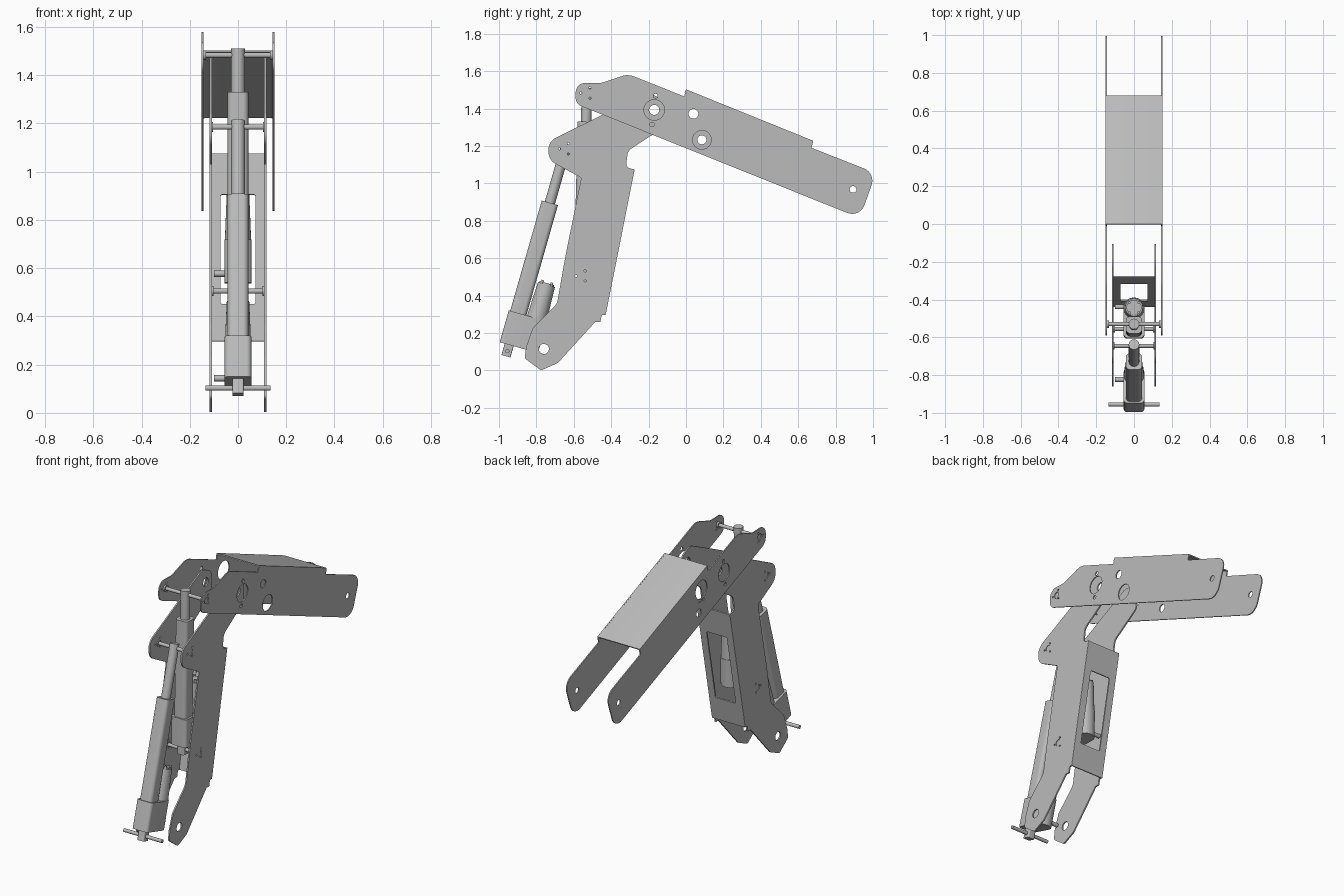
import bpy
import math
from mathutils import Matrix, Vector

if "Cube" in bpy.data.objects:
    bpy.data.objects.remove(bpy.data.objects["Cube"])


def material(name, value):
    mat = bpy.data.materials.new(name)
    mat.use_nodes = True
    colour = (value, value, value, 1)
    mat.diffuse_color = colour
    mat.node_tree.nodes["Principled BSDF"].inputs["Base Color"].default_value = colour
    return mat


STEEL = material("grey steel", 0.5)


def frame(origin, x, y, z):
    m = Matrix((x, y, z)).transposed().to_4x4()
    m.translation = origin
    return m


def side(x):
    # Drawing plane is the side of the arm, thickness runs along x
    return frame((x, 0, 0), (0, 1, 0), (0, 0, 1), (1, 0, 0))


def rounded(points, steps=8):
    # Fillet every corner given as (a, b, radius)
    out = []
    for i, (a, b, r) in enumerate(points):
        p = Vector((a, b))
        to_prev = Vector(points[i - 1][:2]) - p
        to_next = Vector(points[(i + 1) % len(points)][:2]) - p
        half = to_prev.angle(to_next) / 2
        cut = min(r / math.tan(half), 0.48 * to_prev.length, 0.48 * to_next.length)
        if cut < 0.001:
            out.append(p)
            continue
        radius = cut * math.tan(half)
        u, v = to_prev.normalized(), to_next.normalized()
        centre = p + (u + v).normalized() * (radius / math.sin(half))
        start, end = p + u * cut - centre, p + v * cut - centre
        sweep = start.angle_signed(end)
        for k in range(steps + 1):
            out.append(centre + Matrix.Rotation(-sweep * k / steps, 2) @ start)
    return out


def circle(a, b, r, n=28):
    return [Vector((a + r * math.cos(math.tau * k / n), b + r * math.sin(math.tau * k / n)))
            for k in range(n)]


def smooth(obj):
    bpy.ops.object.select_all(action='DESELECT')
    obj.select_set(True)
    bpy.context.view_layer.objects.active = obj
    if obj.type == 'CURVE':
        bpy.ops.object.convert(target='MESH')
        obj = bpy.context.object
    bpy.ops.object.shade_smooth_by_angle(angle=math.radians(30))
    return obj


def plate(name, outline, holes, thickness, matrix):
    # Flat sheet or extrusion, centred on the drawing plane of the matrix
    curve = bpy.data.curves.new(name, 'CURVE')
    curve.dimensions = '2D'
    curve.fill_mode = 'BOTH'
    curve.extrude = thickness / 2
    for loop in [outline] + holes:
        spline = curve.splines.new('POLY')
        spline.points.add(len(loop) - 1)
        for point, co in zip(spline.points, loop):
            point.co = (co.x, co.y, 0, 1)
        spline.use_cyclic_u = True
    curve.materials.append(STEEL)
    obj = bpy.data.objects.new(name, curve)
    obj.matrix_world = matrix
    bpy.context.collection.objects.link(obj)
    return smooth(obj)


def rod(name, start, end, r1, r2=None):
    start, end = Vector(start), Vector(end)
    axis = end - start
    bpy.ops.mesh.primitive_cone_add(vertices=28, radius1=r1, radius2=r2 or r1,
                                    depth=axis.length, location=(start + end) / 2)
    obj = bpy.context.object
    obj.rotation_euler = axis.to_track_quat('Z', 'Y').to_euler()
    obj.name = name
    obj.data.materials.append(STEEL)
    return smooth(obj)


def bolt_holes(a, b):
    # Pin hole ringed by three small screw holes
    ring = [circle(a + 0.032 * math.cos(t), b + 0.032 * math.sin(t), 0.006, 12)
            for t in (1.05, 3.14, 5.24)]
    return [circle(a, b, 0.02)] + ring


# Pivots in the side plane (y, z)
TOP_PIN, MID_PIN = (-0.53, 1.483), (-0.645, 1.185)
LOW_PIN, BASE_PIN = (-0.555, 0.505), (-0.955, 0.103)
ELBOW = (-0.17, 1.393)

# Upper arm side plates
upper = rounded([
    (-0.59, 1.54, 0.06), (-0.46, 1.535, 0.1), (-0.31, 1.585, 0.1), (-0.01, 1.465, 0),
    (0, 1.503, 0), (0.68, 1.228, 0), (0.672, 1.19, 0), (1.015, 1.055, 0.07),
    (0.93, 0.815, 0.07), (-0.59, 1.425, 0.05)])
shared = [circle(*ELBOW, 0.055), circle(0.893, 0.968, 0.018),
          circle(-0.163, 1.468, 0.012), circle(-0.182, 1.315, 0.012)] + bolt_holes(*TOP_PIN)
dots = [circle(0.035 + 0.027 * k, 1.302, 0.008, 12) for k in range(3)]
plate("upper_plate_right", upper, shared + dots + [
    circle(0.06, 1.372, 0.058), circle(0.085, 1.233, 0.024)], 0.007, side(-0.147))
plate("upper_plate_left", upper, shared + [
    circle(0.04, 1.372, 0.026), circle(0.085, 1.233, 0.05)], 0.007, side(0.147))

# Upper arm cover, a sheet with bent long edges
slope = Vector((0, 0.68, -0.275))
along = slope.normalized()
up = Vector((1, 0, 0)).cross(along)
plate("upper_cover", rounded([(-0.1505, -0.02, 0), (-0.1505, 0, 0.014), (0.1505, 0, 0.014),
                              (0.1505, -0.02, 0), (0.1435, -0.02, 0), (0.1435, -0.007, 0.008),
                              (-0.1435, -0.007, 0.008), (-0.1435, -0.02, 0)]),
      [], slope.length, frame(Vector((0, 0, 1.503)) + slope / 2, (-1, 0, 0), up, along))

# Lower arm side plates
lower = rounded([
    (-0.735, 1.225, 0.07), (-0.44, 1.37, 0), (-0.2, 1.485, 0.07), (-0.105, 1.44, 0.06),
    (-0.11, 1.305, 0.05), (-0.31, 1.175, 0.05), (-0.322, 1.085, 0.025), (-0.275, 1.075, 0),
    (-0.43, 0.297, 0), (-0.45, 0.297, 0), (-0.458, 0.26, 0), (-0.485, 0.26, 0),
    (-0.685, 0.04, 0.02), (-0.775, 0.0, 0.02), (-0.862, 0.065, 0.02), (-0.855, 0.125, 0),
    (-0.82, 0.225, 0.05), (-0.69, 0.355, 0.08), (-0.645, 0.61, 0.3), (-0.56, 1.03, 0.01),
    (-0.735, 1.125, 0.07)])
lower_holes = ([circle(*ELBOW, 0.027), circle(-0.76, 0.115, 0.027)]
               + bolt_holes(*MID_PIN) + bolt_holes(*LOW_PIN))
for label, x in (("right", -0.113), ("left", 0.113)):
    plate("lower_plate_" + label, lower, lower_holes, 0.009, side(x))

# Lower arm back web with window
rise = Vector((0, 0.155, 0.778)).normalized()
normal = Vector((1, 0, 0)).cross(rise)


def box(w, low, high, r=0.0):
    return rounded([(-w, low, r), (w, low, r), (w, high, r), (-w, high, r)])


plate("lower_back_web", box(0.115, 0, 0.793), [box(0.072, 0.156, 0.62, 0.008)], 0.009,
      frame(Vector((0, -0.434, 0.297)), (1, 0, 0), rise, normal))

# Cross pins with end collars
for name, (y, z), w in (("top_pin", TOP_PIN, 0.145), ("middle_pin", MID_PIN, 0.115),
                        ("low_pin", LOW_PIN, 0.113), ("base_pin", BASE_PIN, 0.135)):
    rod(name, (-w, y, z), (w, y, z), 0.011)
    if name != "base_pin":
        for s in (-1, 1):
            rod(name + "_collar", (s * (w - 0.012), y, z), (s * w, y, z), 0.02)


def actuator(name, start, end):
    origin = Vector((0, *start))
    u = Vector((0, *end)) - origin
    length = u.length
    u.normalize()
    v = u.cross(Vector((1, 0, 0)))

    def at(x, across, height):
        return origin + Vector((x, 0, 0)) + v * across + u * height

    def block(part, outline, low, high):
        plate(name + part, outline, [], high - low,
              frame(at(0, 0, (low + high) / 2), (1, 0, 0), v, u))

    block("_lug", box(0.023, -0.025, 0.025, 0.006), -0.028, 0.05)
    block("_gearbox", rounded([(-0.055, -0.053, 0.02), (0.055, -0.053, 0.02),
                               (0.057, 0.16, 0.055), (-0.057, 0.16, 0.055)]), 0.035, 0.212)
    block("_tube", box(0.043, -0.045, 0.045, 0.022), 0.2, 0.825)
    rod(name + "_piston", at(0, 0, 0.8), at(0, 0, length + 0.027), 0.028)
    # Motor beside the tube, with cap screws and cable plug
    rod(name + "_motor", at(0, 0.103, 0.2), at(0, 0.103, 0.4), 0.055, 0.047)
    rod(name + "_motor_cap", at(0, 0.103, 0.4), at(0, 0.103, 0.408), 0.04)
    for k in range(4):
        t = math.tau * (k + 0.5) / 4
        rod(name + "_screw", at(0.036 * math.cos(t), 0.103 + 0.036 * math.sin(t), 0.395),
            at(0.036 * math.cos(t), 0.103 + 0.036 * math.sin(t), 0.418), 0.007)
    rod(name + "_plug", at(-0.1, 0.115, 0.075), at(-0.04, 0.115, 0.075), 0.013)


actuator("front_actuator", BASE_PIN, MID_PIN)
actuator("inner_actuator", LOW_PIN, TOP_PIN)
